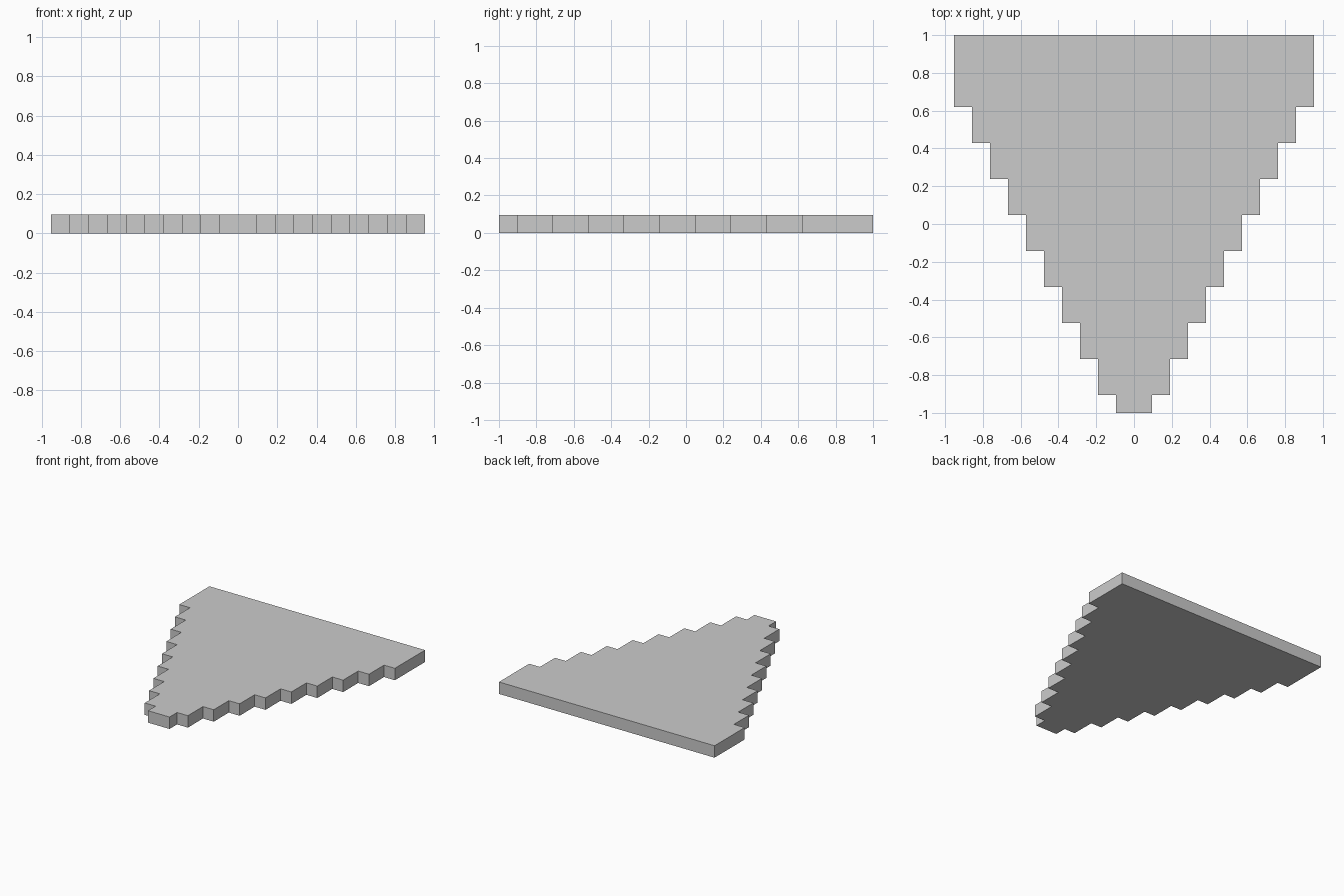
import bpy
import bmesh

if "Cube" in bpy.data.objects:
    bpy.data.objects.remove(bpy.data.objects["Cube"])

U = 2 / 21  # one stair unit; the plate is 21 units long and 1 thick

# Right-hand stepped profile, from the narrow front to the wide back
ends = [1 + 2 * i for i in range(9)] + [21]
right = []
y = 0
for half_width, end in enumerate(ends, start=1):
    right += [(half_width * U, y * U - 1), (half_width * U, end * U - 1)]
    y = end

# Mirror the profile to close the outline
outline = right + [(-px, py) for px, py in reversed(right)]

# Extrude the outline into a flat plate
bm = bmesh.new()
face = bm.faces.new([bm.verts.new((px, py, 0)) for px, py in outline])
top = bmesh.ops.extrude_face_region(bm, geom=[face], use_keep_orig=True)["geom"]
bmesh.ops.translate(bm, vec=(0, 0, U),
                    verts=[g for g in top if isinstance(g, bmesh.types.BMVert)])
bmesh.ops.recalc_face_normals(bm, faces=bm.faces)

mesh = bpy.data.meshes.new("stepped_plate")
bm.to_mesh(mesh)
bm.free()
plate = bpy.data.objects.new("stepped_plate", mesh)
bpy.context.collection.objects.link(plate)
